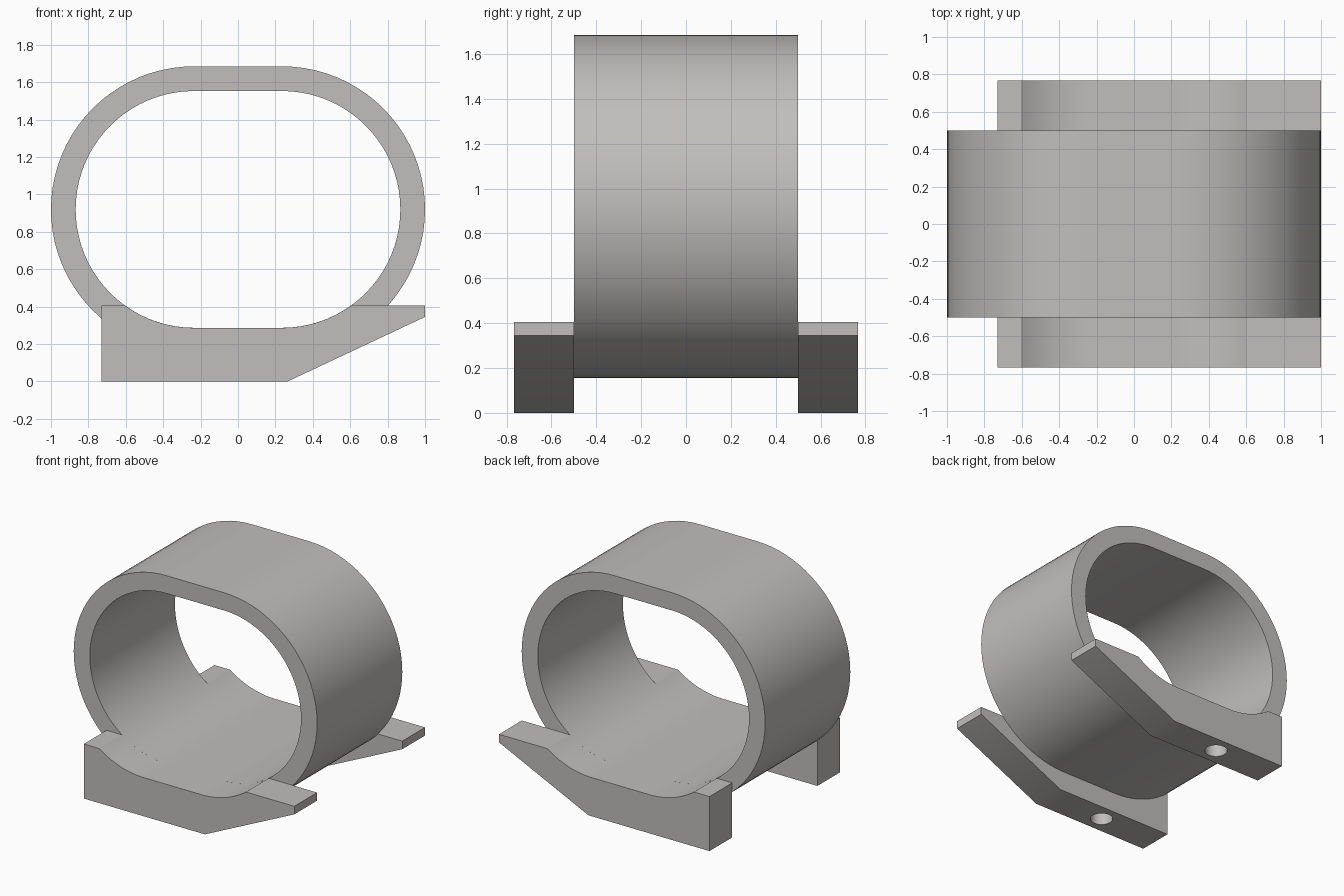
import bpy
import bmesh
import math
from mathutils import Matrix

cube = bpy.data.objects.get("Cube")
if cube:
    bpy.data.objects.remove(cube, do_unlink=True)

CENTRE_Z = 0.92      # height of the ring's middle
ARC_X = 0.235        # half length of the flat top and bottom
OUTER_R, INNER_R = 0.765, 0.633
RING_Y, FOOT_Y = 0.5, 0.767
STEPS = 40

grey = bpy.data.materials.new("warm grey")
grey.use_nodes = True
colour = (0.53, 0.52, 0.505, 1)
grey.diffuse_color = colour
grey.node_tree.nodes["Principled BSDF"].inputs["Base Color"].default_value = colour


def make_object(name, bm):
    bmesh.ops.recalc_face_normals(bm, faces=bm.faces)
    mesh = bpy.data.meshes.new(name)
    bm.to_mesh(mesh)
    bm.free()
    mesh.materials.append(grey)
    obj = bpy.data.objects.new(name, mesh)
    bpy.context.collection.objects.link(obj)
    return obj


def select_only(obj):
    bpy.ops.object.select_all(action='DESELECT')
    obj.select_set(True)
    bpy.context.view_layer.objects.active = obj


def arc(side, radius, start, end, steps):
    """Points on one of the two end arcs, as (x, z)."""
    angles = [start + (end - start) * i / steps for i in range(steps + 1)]
    return [(side * ARC_X + radius * math.cos(a), CENTRE_Z + radius * math.sin(a))
            for a in angles]


def stadium(radius):
    half = math.pi / 2
    return (arc(1, radius, -half, half, STEPS)
            + arc(-1, radius, half, 3 * half, STEPS))


# Ring: hollow rounded tube along y
bm = bmesh.new()
loops = [[bm.verts.new((x, y, z)) for x, z in stadium(r)]
         for r, y in ((OUTER_R, -RING_Y), (OUTER_R, RING_Y),
                      (INNER_R, RING_Y), (INNER_R, -RING_Y))]
for k, loop in enumerate(loops):
    following = loops[(k + 1) % len(loops)]
    for i in range(len(loop)):
        j = (i + 1) % len(loop)
        bm.faces.new((loop[i], loop[j], following[j], following[i]))
ring = make_object("ring", bm)
select_only(ring)
bpy.ops.object.shade_smooth_by_angle(angle=math.radians(30))

# Foot outline: a block with a sloped nose, scooped to the ring's inside
FOOT_TOP = 0.405
scoop = math.asin((FOOT_TOP - CENTRE_Z) / INNER_R)
outline = [(-0.73, FOOT_TOP), (-0.73, 0), (0.265, 0), (1, 0.345), (1, FOOT_TOP)]
outline += arc(1, INNER_R, scoop, -math.pi / 2, STEPS // 2)
outline += arc(-1, INNER_R, -math.pi / 2, -math.pi - scoop, STEPS // 2)


def make_foot(name, side):
    bm = bmesh.new()
    face = bm.faces.new([bm.verts.new((x, side * RING_Y, z)) for x, z in outline])
    solid = bmesh.ops.extrude_face_region(bm, geom=[face], use_keep_orig=True)
    moved = [v for v in solid["geom"] if isinstance(v, bmesh.types.BMVert)]
    bmesh.ops.translate(bm, verts=moved, vec=(0, side * (FOOT_Y - RING_Y), 0))
    foot = make_object(name, bm)

    # Blind screw hole in the underside
    bm = bmesh.new()
    bmesh.ops.create_cone(
        bm, cap_ends=True, segments=32, radius1=0.08, radius2=0.08, depth=0.4,
        matrix=Matrix.Translation((-0.23, side * (RING_Y + FOOT_Y) / 2, 0)))
    cutter = make_object("hole_cutter", bm)
    cutter.hide_render = True
    cut = foot.modifiers.new("screw hole", 'BOOLEAN')
    cut.operation = 'DIFFERENCE'
    cut.solver = 'EXACT'
    cut.object = cutter
    select_only(foot)
    bpy.ops.object.modifier_apply(modifier=cut.name)
    bpy.data.objects.remove(cutter, do_unlink=True)
    bpy.ops.object.shade_smooth_by_angle(angle=math.radians(30))


make_foot("front_foot", -1)
make_foot("back_foot", 1)
